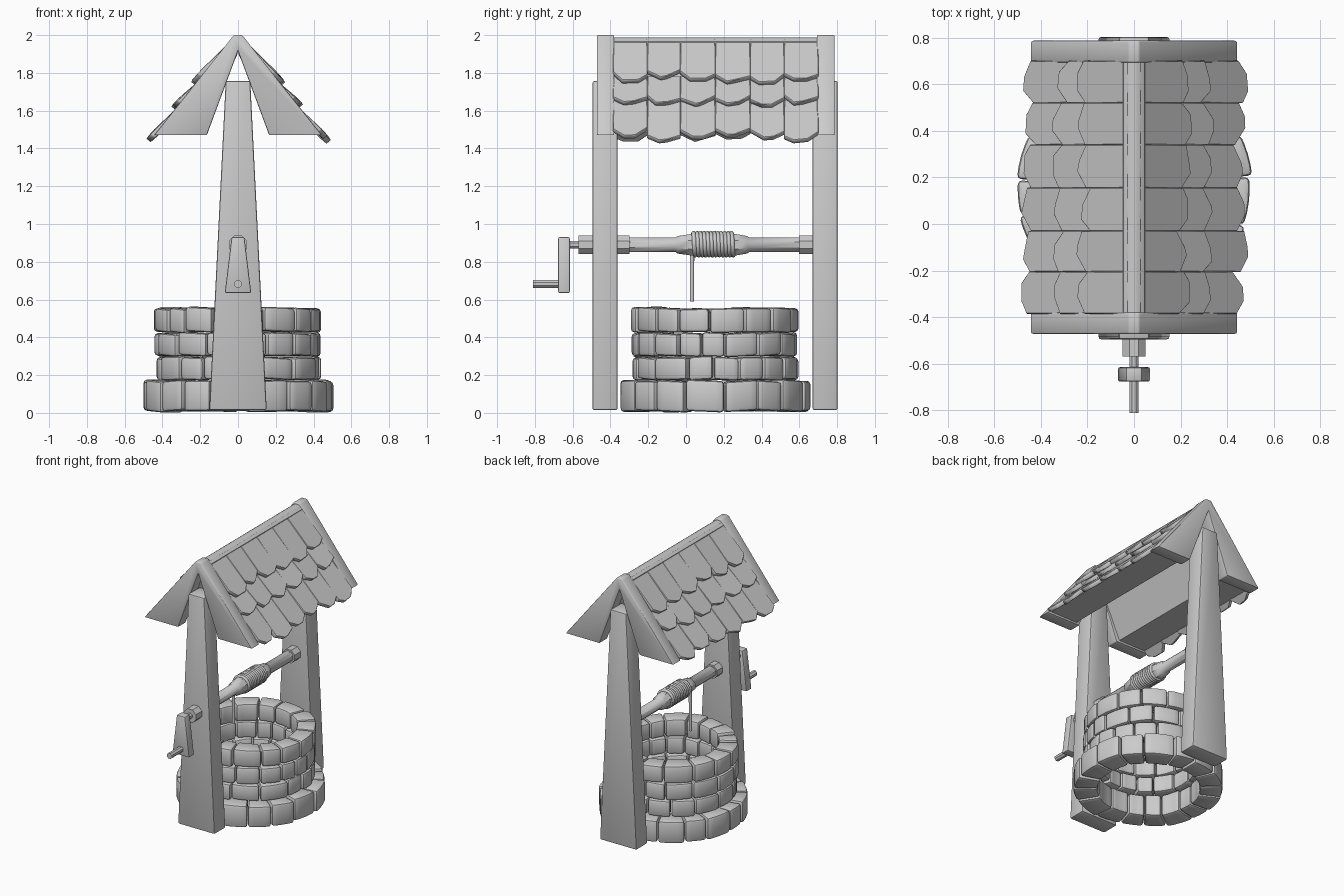
import bpy, bmesh, random
from math import sin, cos, pi, radians
from mathutils import Vector, Matrix

if "Cube" in bpy.data.objects:
    bpy.data.objects.remove(bpy.data.objects["Cube"])

random.seed(7)
CY = 0.155          # y of the well shaft centre


def prism(bm, a, b):
    """Closed solid between two matching point loops."""
    va = [bm.verts.new(p) for p in a]
    vb = [bm.verts.new(p) for p in b]
    bm.faces.new(va)
    bm.faces.new(vb[::-1])
    n = len(a)
    for i in range(n):
        j = (i + 1) % n
        bm.faces.new((va[j], va[i], vb[i], vb[j]))


def slab(bm, pts, y0, y1):
    """XZ profile extruded along y."""
    prism(bm, [(x, y0, z) for x, z in pts], [(x, y1, z) for x, z in pts])


def rod(bm, stations, z, sides=8):
    """Turned rod along y from (y, radius) stations."""
    rings = [[bm.verts.new((r * cos((i + .5) * 2 * pi / sides), y,
                            z + r * sin((i + .5) * 2 * pi / sides)))
              for i in range(sides)] for y, r in stations]
    for a, b in zip(rings, rings[1:]):
        for i in range(sides):
            j = (i + 1) % sides
            bm.faces.new((a[i], a[j], b[j], b[i]))
    bm.faces.new(rings[0])
    bm.faces.new(rings[-1][::-1])


def finish(bm, name, bevel=0.0, segments=2):
    bmesh.ops.recalc_face_normals(bm, faces=bm.faces[:])
    if bevel:
        edges = [e for e in bm.edges if e.calc_face_angle(0) > radians(30)]
        bmesh.ops.bevel(bm, geom=edges, offset=bevel, segments=segments,
                        profile=0.5, affect='EDGES', clamp_overlap=True)
    me = bpy.data.meshes.new(name)
    bm.to_mesh(me)
    bm.free()
    ob = bpy.data.objects.new(name, me)
    bpy.context.collection.objects.link(ob)
    return ob


# Stone courses of the well wall
def course(name, r_in, r_out, z0, z1, count, start):
    bm = bmesh.new()
    widths = [random.uniform(0.75, 1.25) for _ in range(count)]
    ang = start
    for w in widths:
        span = w / sum(widths) * 2 * pi
        gap = 0.003 / r_out
        ro = r_out + random.uniform(-0.012, 0.004)
        lo, hi = z0 + random.uniform(0, 0.006), z1 + random.uniform(-0.006, 0.003)
        tilt = random.uniform(-0.006, 0.006)
        a = [ang + gap + (span - 2 * gap) * i / 4 for i in range(5)]
        loop = [(ro, t) for t in a] + [(r_in, t) for t in reversed(a)]
        mid = ang + span / 2

        def ring(z):
            return [(r * cos(t), CY + r * sin(t), z + tilt * (t - mid) / span * 2)
                    for r, t in loop]
        prism(bm, ring(lo), ring(hi))
        ang += span
    finish(bm, name, 0.018)


course("base_stones", 0.345, 0.507, 0.006, 0.172, 17, 0.1)
course("wall_stones_lower", 0.31, 0.442, 0.172, 0.297, 16, 0.3)
course("wall_stones_middle", 0.31, 0.442, 0.297, 0.424, 16, 0.12)
course("wall_stones_upper", 0.31, 0.444, 0.424, 0.557, 16, 0.37)

# Tapered posts
for name, y0, y1 in (("front_post", -0.495, -0.362), ("back_post", 0.67, 0.803)):
    bm = bmesh.new()
    slab(bm, [(-0.152, 0.015), (0.152, 0.015), (0.065, 1.757), (-0.065, 1.757)], y0, y1)
    finish(bm, name, 0.01)

# Gable boards at both ends and the roof deck between them
for name, y0, y1 in (("front_gable", -0.472, -0.38), ("back_gable", 0.693, 0.787)):
    bm = bmesh.new()
    slab(bm, [(0, 1.915), (0.165, 1.47), (0.445, 1.47), (0.022, 2.0),
              (-0.022, 2.0), (-0.445, 1.47), (-0.165, 1.47)], y0, y1)
    finish(bm, name, 0.007)
bm = bmesh.new()
slab(bm, [(0, 1.905), (0.19, 1.485), (0.41, 1.485), (0, 1.98),
          (-0.41, 1.485), (-0.19, 1.485)], -0.39, 0.70)
finish(bm, "roof_deck")

# Ridge beam
bm = bmesh.new()
slab(bm, [(-0.048, 1.945), (0.048, 1.945), (0.046, 1.965), (0.016, 1.988),
          (-0.016, 1.988), (-0.046, 1.965)], -0.385, 0.70)
finish(bm, "ridge_beam")

# Shingles: three overlapping rows of six on each slope
ROWS = ((0.03, 0.34, 0.008, 0.034), (0.28, 0.50, -0.002, 0.03), (0.44, 0.725, -0.005, 0.024))
COLS = [-0.385, -0.205, -0.03, 0.155, 0.34, 0.52, 0.70]
for side, name in ((1, "right_shingles"), (-1, "left_shingles")):
    bm = bmesh.new()
    for s0, s1, h0, h1 in ROWS:
        for ya, yb in zip(COLS, COLS[1:]):
            tip = s1 + random.uniform(-0.025, 0.018)
            w = yb - ya
            c1, c2 = random.uniform(0.25, 0.45), random.uniform(0.55, 0.75)
            twist = random.uniform(-0.006, 0.006)
            outline = [(s0, ya), (tip - random.uniform(0.03, 0.065), ya - 0.001),
                       (tip, ya + c1 * w), (tip - random.uniform(0, 0.012), ya + c2 * w),
                       (tip - random.uniform(0.03, 0.065), yb + 0.001), (s0, yb)]

            def lay(drop):
                pts = []
                for s, y in outline:
                    f = (s - s0) / (tip - s0)
                    h = h0 + (h1 - h0) * f - drop + twist * f * ((y - ya) / w * 2 - 1)
                    pts.append((side * (0.639 * s + 0.769 * h), y,
                                2.0 - 0.769 * s + 0.639 * h))
                return pts
            prism(bm, lay(0), lay(0.03))
    finish(bm, name, 0.003, 1)

# Axle with its swelling drum, and end sleeves
bm = bmesh.new()
rod(bm, [(-0.37, 0.041), (-0.055, 0.041), (-0.045, 0.05), (0.03, 0.062), (0.26, 0.062),
         (0.325, 0.05), (0.335, 0.041), (0.68, 0.041)], 0.89)
finish(bm, "axle")
for name, y0, y1 in (("front_sleeve", -0.568, -0.298), ("back_sleeve", 0.598, 0.69)):
    bm = bmesh.new()
    rod(bm, [(y0, 0.053), (y1, 0.053)], 0.89)
    finish(bm, name)

# Crank: shaft, tapered arm, handle
bm = bmesh.new()
rod(bm, [(-0.63, 0.022), (-0.55, 0.022)], 0.89)
finish(bm, "crank_shaft")
bm = bmesh.new()
slab(bm, [(-0.07, 0.635), (0.07, 0.635), (0.034, 0.93), (-0.034, 0.93)], -0.677, -0.615)
finish(bm, "crank_arm", 0.008)
bm = bmesh.new()
rod(bm, [(-0.811, 0.022), (-0.66, 0.022)], 0.682)
finish(bm, "crank_handle")

# Rope: hanging end running into a wound coil
TURNS, STEPS = 12, 16
path = [(-0.059, 0.032, 0.59), (-0.059, 0.032, 0.80)]
for i in range(TURNS * STEPS + 1):
    t = i / STEPS
    path.append((-0.059 * cos(2 * pi * t), 0.035 + 0.22 * t / TURNS,
                 0.893 + 0.059 * sin(2 * pi * t)))
cu = bpy.data.curves.new("rope", 'CURVE')
cu.dimensions = '3D'
cu.bevel_depth = 0.0115
cu.bevel_resolution = 2
cu.use_fill_caps = True
sp = cu.splines.new('POLY')
sp.points.add(len(path) - 1)
for p, co in zip(sp.points, path):
    p.co = (*co, 1)
bpy.context.collection.objects.link(bpy.data.objects.new("rope", cu))

# Smooth shading with sharp corners kept
for ob in bpy.context.collection.objects:
    if ob.type == 'MESH':
        bpy.ops.object.select_all(action='DESELECT')
        ob.select_set(True)
        bpy.context.view_layer.objects.active = ob
        bpy.ops.object.shade_smooth_by_angle(angle=radians(40))
